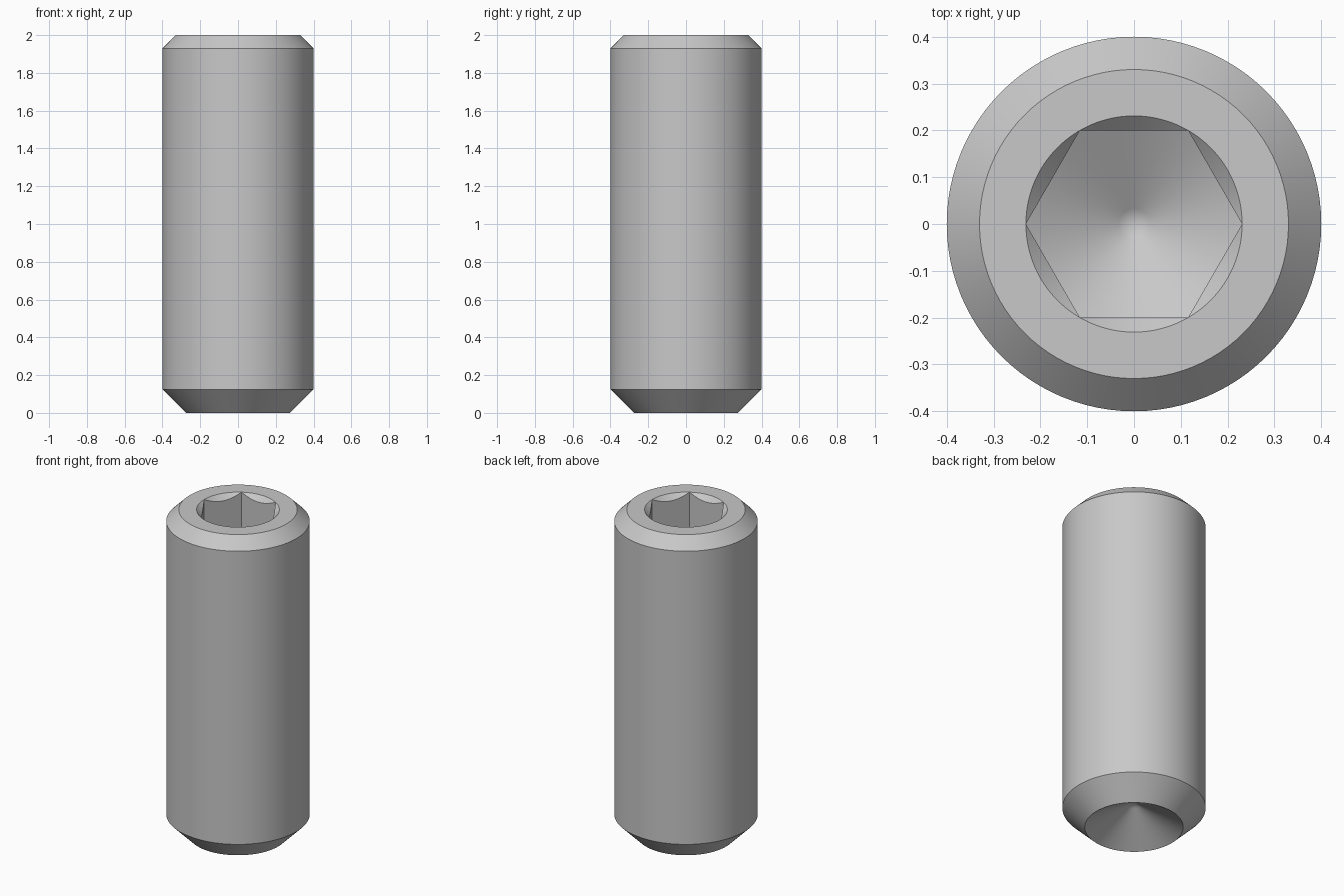
import bpy, bmesh, math

cube = bpy.data.objects.get("Cube")
if cube:
    bpy.data.objects.remove(cube, do_unlink=True)

SEGMENTS = 96
APOTHEM = 0.2
CORNER = APOTHEM / math.cos(math.pi / 6)
SLOPE = math.tan(math.pi / 6)      # slope of the drilled cones
SOCKET_FLOOR = 1.5


def hex_radius(a):
    return APOTHEM / math.cos(a % (math.pi / 3) - math.pi / 6)


def circle(r, z):
    return lambda a: (r, z)


def socket_mouth(a):
    # 45 degree countersink meeting the hexagon walls
    r = hex_radius(a)
    return r, 2 - (CORNER - r)


def socket_base(a):
    # drilled cone meeting the hexagon walls
    r = hex_radius(a)
    return r, SOCKET_FLOOR - (CORNER - r) * SLOPE


# Rings from the cup point, up the outside and down into the socket
tip = 0.033
rings = [
    circle(0, 0.275 * SLOPE),
    circle(tip, (0.275 - tip) * SLOPE),
    circle(0.275, 0),
    circle(0.4, 0.125),
    circle(0.4, 1.93),
    circle(0.33, 2),
    circle(CORNER, 2),
    socket_mouth,
    socket_base,
    circle(tip, SOCKET_FLOOR - (CORNER - tip) * SLOPE),
    circle(0, SOCKET_FLOOR - CORNER * SLOPE),
]

bm = bmesh.new()
loops = []
for ring in rings:
    loop = []
    for i in range(SEGMENTS):
        a = math.tau * i / SEGMENTS
        r, z = ring(a)
        loop.append(bm.verts.new((r * math.cos(a), r * math.sin(a), z)))
    loops.append(loop)

for low, high in zip(loops, loops[1:]):
    for i in range(SEGMENTS):
        j = (i + 1) % SEGMENTS
        bm.faces.new((low[i], low[j], high[j], high[i]))

# Weld the cone tips and the hexagon corners on the rim
bmesh.ops.remove_doubles(bm, verts=bm.verts, dist=0.0001)
bmesh.ops.recalc_face_normals(bm, faces=bm.faces)
mesh = bpy.data.meshes.new("set_screw")
bm.to_mesh(mesh)
bm.free()

# Steel colour
steel = bpy.data.materials.new("grey_steel")
steel.use_nodes = True
colour = (0.58, 0.58, 0.58, 1)
steel.diffuse_color = colour
steel.node_tree.nodes["Principled BSDF"].inputs["Base Color"].default_value = colour
mesh.materials.append(steel)

screw = bpy.data.objects.new("set_screw", mesh)
bpy.context.collection.objects.link(screw)
bpy.ops.object.select_all(action='DESELECT')
screw.select_set(True)
bpy.context.view_layer.objects.active = screw
bpy.ops.object.shade_smooth_by_angle(angle=math.radians(30))
